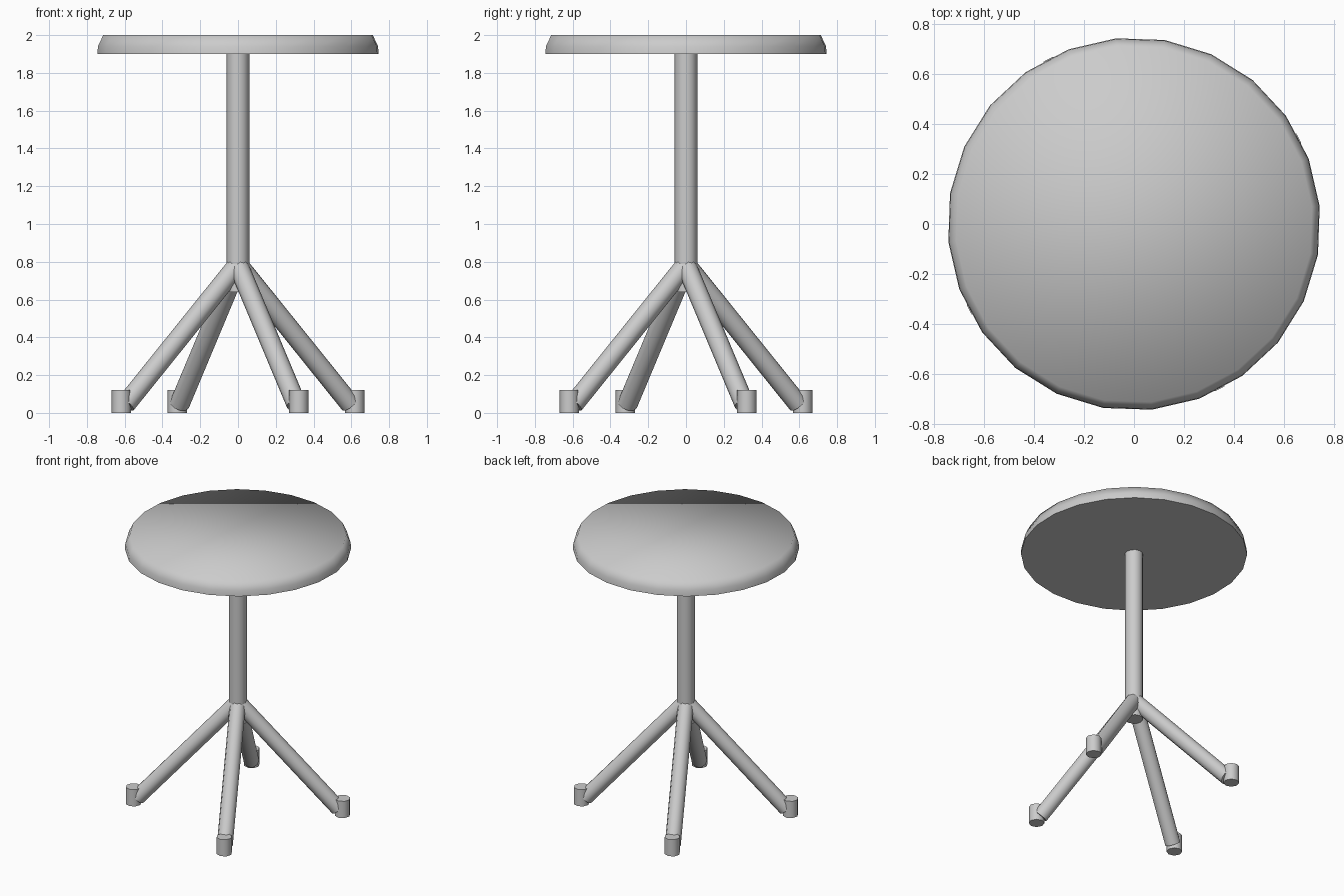
import bpy, bmesh, math
from mathutils import Vector

if "Cube" in bpy.data.objects:
    bpy.data.objects.remove(bpy.data.objects["Cube"])

grey = bpy.data.materials.new("light_grey")
grey.diffuse_color = (0.6, 0.6, 0.6, 1)
grey.use_nodes = True
grey.node_tree.nodes["Principled BSDF"].inputs["Base Color"].default_value = grey.diffuse_color


def finish(name, bm, angle):
    bmesh.ops.recalc_face_normals(bm, faces=bm.faces)
    mesh = bpy.data.meshes.new(name)
    bm.to_mesh(mesh)
    bm.free()
    mesh.materials.append(grey)
    obj = bpy.data.objects.new(name, mesh)
    bpy.context.collection.objects.link(obj)
    bpy.ops.object.select_all(action='DESELECT')
    obj.select_set(True)
    bpy.context.view_layer.objects.active = obj
    bpy.ops.object.shade_smooth_by_angle(angle=math.radians(angle))
    return obj


def tube(name, rings, sides, turn=0.0, angle=60):
    """Loft capped rings; each ring is (centre, radius), all square to the axis."""
    axis = (Vector(rings[-1][0]) - Vector(rings[0][0])).normalized()
    rot = axis.to_track_quat('Z', 'Y')
    bm = bmesh.new()
    loops = []
    for centre, radius in rings:
        loop = []
        for i in range(sides):
            a = turn + math.tau * i / sides
            offset = rot @ Vector((radius * math.cos(a), radius * math.sin(a), 0))
            loop.append(bm.verts.new(Vector(centre) + offset))
        loops.append(loop)
    for low, high in zip(loops, loops[1:]):
        for i in range(sides):
            j = (i + 1) % sides
            bm.faces.new((low[i], low[j], high[j], high[i]))
    bm.faces.new(loops[0])
    bm.faces.new(loops[-1])
    return finish(name, bm, angle)


# Round top with softened upper rim
tube("table_top", [((0, 0, 1.90), 0.748), ((0, 0, 1.94), 0.745), ((0, 0, 2.0), 0.717)],
     24, math.radians(5.5), 70)

# Central column
tube("column", [((0, 0, 0.64), 0.06), ((0, 0, 1.91), 0.06)], 12)

# Four splayed legs with short upright feet
for k, side in enumerate(("front", "right", "back", "left")):
    a = math.radians(-62.5 + 90 * k)
    c, s = math.cos(a), math.sin(a)
    tube(side + "_leg", [((0, 0, 0.785), 0.053), ((0.67 * c, 0.67 * s, 0.046), 0.053)], 10)
    tube(side + "_foot", [((0.697 * c, 0.697 * s, 0), 0.052),
                          ((0.697 * c, 0.697 * s, 0.122), 0.052)], 8, a + math.pi / 8)
